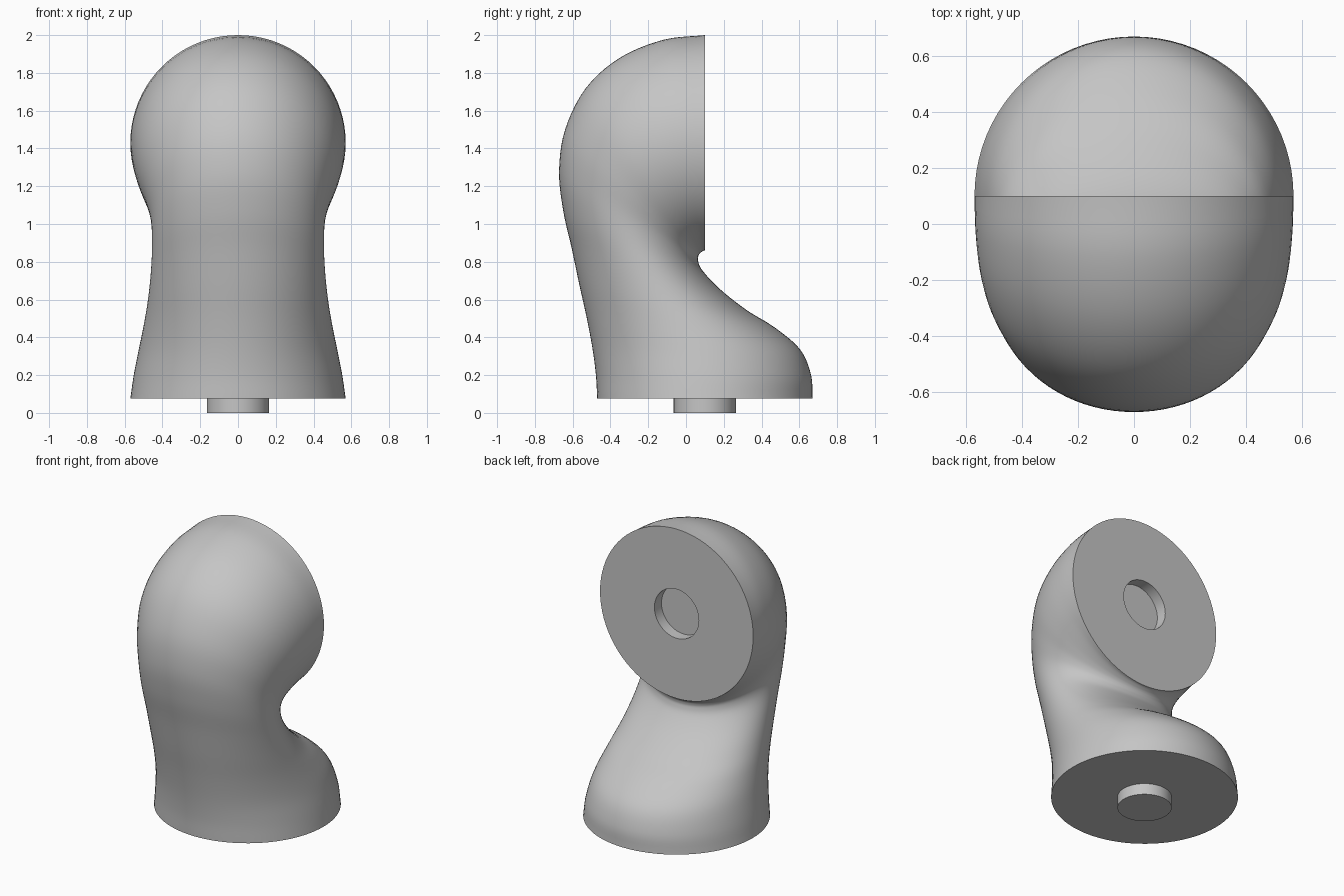
import bpy, bmesh, math
from mathutils import Vector

cube = bpy.data.objects.get("Cube")
if cube:
    bpy.data.objects.remove(cube)

SIDES, STEPS = 80, 5
AXIS_Y, BASE_Z, FACE_Z, PEG_R, PEG_H = 0.10, 0.075, 1.43, 0.165, 0.075

grey = bpy.data.materials.new("plain grey")
grey.use_nodes = True
grey.diffuse_color = (0.56, 0.56, 0.56, 1)
grey.node_tree.nodes["Principled BSDF"].inputs["Base Color"].default_value = (0.56, 0.56, 0.56, 1)


def catmull(a, b, c, d, t):
    return 0.5 * (2 * b + (c - a) * t + (2 * a - 5 * b + 4 * c - d) * t * t
                  + (3 * b - a - 3 * c + d) * t ** 3)


def smooth_sections(rows):
    """Refine the cross-sections with a spline through the given ones."""
    first = [2 * p - q for p, q in zip(rows[0], rows[1])]
    last = [2 * p - q for p, q in zip(rows[-1], rows[-2])]
    pts = [first] + rows + [last]
    out = []
    for i in range(1, len(pts) - 2):
        for s in range(STEPS):
            out.append([catmull(*v, s / STEPS) for v in zip(*pts[i - 1:i + 3])])
    return out + [rows[-1]]


def ring(bm, front, back, half_width):
    """Ellipse spanning from a front to a back (y, z) point."""
    front, back = Vector((0, *front)), Vector((0, *back))
    mid, arm = (front + back) / 2, (front - back) / 2
    verts = []
    for k in range(SIDES):
        a = 2 * math.pi * k / SIDES
        verts.append(bm.verts.new(mid + arm * math.cos(a) + Vector((half_width * math.sin(a), 0, 0))))
    return verts


def finish(name, bm):
    bmesh.ops.recalc_face_normals(bm, faces=bm.faces)
    mesh = bpy.data.meshes.new(name)
    bm.to_mesh(mesh)
    bm.free()
    mesh.materials.append(grey)
    obj = bpy.data.objects.new(name, mesh)
    bpy.context.collection.objects.link(obj)
    bpy.ops.object.select_all(action='DESELECT')
    obj.select_set(True)
    bpy.context.view_layer.objects.active = obj
    bpy.ops.object.shade_smooth_by_angle(angle=math.radians(40))


def loft(name, sections):
    bm = bmesh.new()
    rings = [ring(bm, (s[0], s[1]), (s[2], s[3]), s[4]) for s in sections]
    for lo, hi in zip(rings, rings[1:]):
        for k in range(SIDES):
            n = (k + 1) % SIDES
            bm.faces.new((lo[k], lo[n], hi[n], hi[k]))
    bm.faces.new(rings[0])
    bm.faces.new(rings[-1])
    finish(name, bm)


# Bent body: front y, z; back y, z; half width, from base to upright face
body = [
    [-.47, .075, .67, .075, .57],
    [-.477, .2, .662, .2, .552],
    [-.495, .34, .605, .335, .525],
    [-.525, .5, .47, .452, .497],
    [-.565, .68, .32, .545, .475],
    [-.605, .87, .18, .655, .46],
    [-.65, 1.07, .09, .75, .455],
    [-.672, 1.28, .065, .80, .463],
    [-.64, 1.50, .064, .825, .492],
    [-.53, 1.72, .07, .84, .53],
    [-.35, 1.88, .08, .85, .555],
    [-.12, 1.975, .09, .857, .567],
    [.10, 2.0, .10, .86, .57],
]

# Round socket sunk into the upright face
socket = [[y, FACE_Z + PEG_R, y, FACE_Z - PEG_R, PEG_R] for y in (AXIS_Y, AXIS_Y - PEG_H)]
loft("bent_body", smooth_sections(body) + socket)

# Short peg under the base
loft("base_peg", [[AXIS_Y - PEG_R, z, AXIS_Y + PEG_R, z, PEG_R] for z in (0, BASE_Z + 0.01)])
